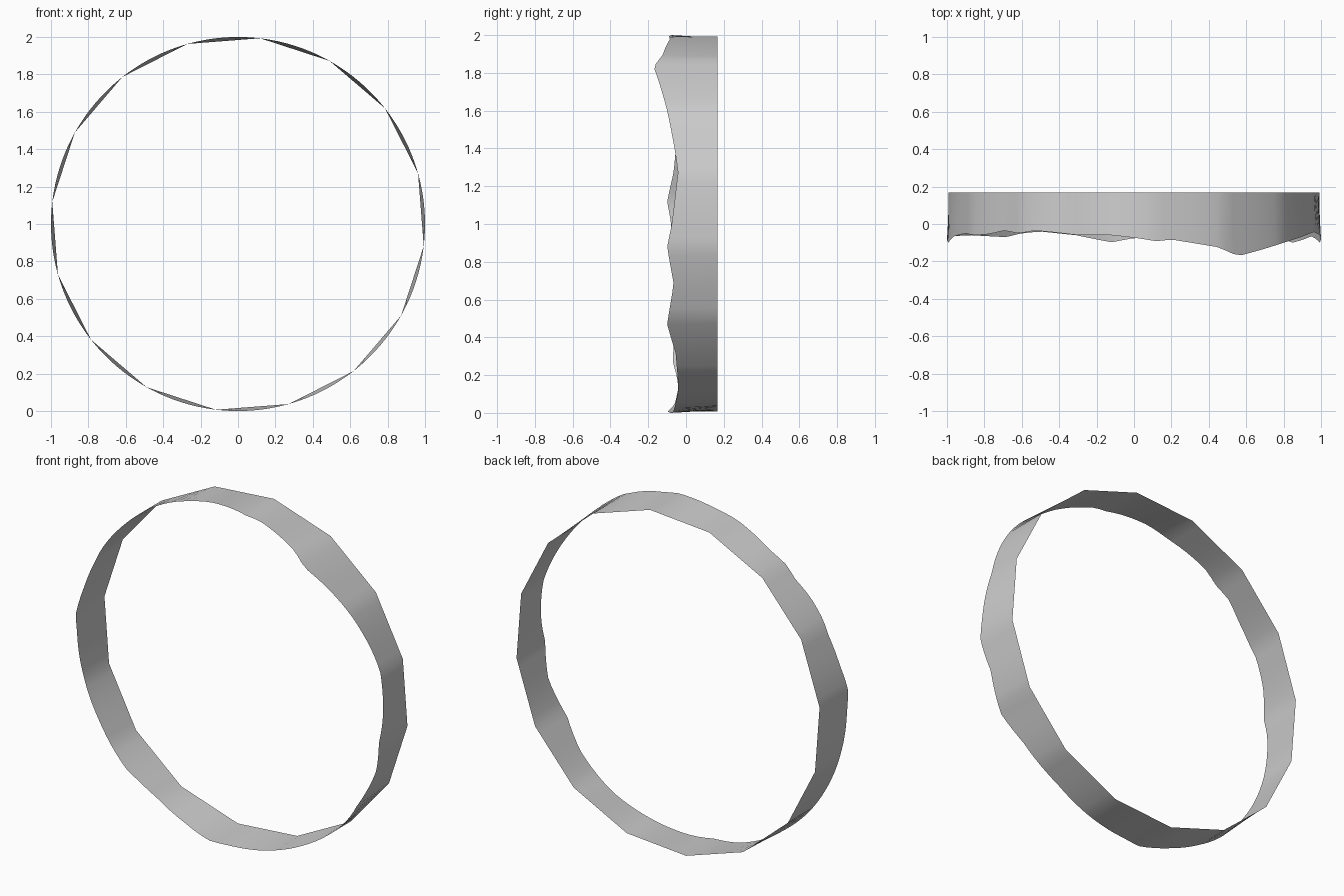
import bpy, bmesh
from math import cos, sin, radians

if "Cube" in bpy.data.objects:
    bpy.data.objects.remove(bpy.data.objects["Cube"])

SIDES, SUB = 16, 8          # back edge polygon sides, front edge points per side
OFFSET = -6.8               # angle of the first polygon corner
BACK_Y = 0.168

# Uneven front edge: (angle in degrees, y)
EDGE = [(-97, -.098), (-90, -.075), (-74, -.058), (-60, -.04), (-53, -.045),
        (-43, -.055), (-32, -.1), (-26, -.085), (-18.5, -.065), (-7, -.1),
        (0, -.075), (16, -.042), (23.5, -.06), (37, -.1), (50, -.148),
        (55, -.167), (58, -.16), (63, -.125), (78.5, -.083), (83, -.092),
        (90, -.073), (98, -.058), (107, -.06), (115, -.045), (122, -.035),
        (128, -.05), (134, -.035), (141, -.055), (149, -.06), (154, -.05),
        (164, -.065), (173, -.1), (180, -.078), (195, -.065), (210, -.06),
        (227, -.07), (233, -.05), (240, -.04), (252, -.06), (263, -.098)]


def edge_y(deg):
    deg = (deg + 97) % 360 - 97
    for (a, ya), (b, yb) in zip(EDGE, EDGE[1:]):
        if a <= deg <= b:
            return ya + (yb - ya) * (deg - a) / (b - a)
    return EDGE[0][1]


def ring_point(deg):
    return cos(radians(deg)), 1 + sin(radians(deg))


# Thin band: round ragged front edge lofted to a straight-sided back edge
bm = bmesh.new()
step = 360 / SIDES
front, back = [], []
for i in range(SIDES):
    a0 = OFFSET + i * step
    (x0, z0), (x1, z1) = ring_point(a0), ring_point(a0 + step)
    for j in range(SUB):
        t = j / SUB
        x, z = ring_point(a0 + t * step)
        front.append(bm.verts.new((x, edge_y(a0 + t * step), z)))
        back.append(bm.verts.new((x0 + (x1 - x0) * t, BACK_Y, z0 + (z1 - z0) * t)))
n = len(front)
for i in range(n):
    k = (i + 1) % n
    bm.faces.new((front[i], front[k], back[k], back[i])).smooth = True
bmesh.ops.recalc_face_normals(bm, faces=bm.faces)
# Make the normals face outwards
f = bm.faces[0] if not bm.faces.ensure_lookup_table() else None
c = f.calc_center_median()
if f.normal.x * c.x + f.normal.z * (c.z - 1) < 0:
    bmesh.ops.reverse_faces(bm, faces=bm.faces)

mesh = bpy.data.meshes.new("ring_band")
bm.to_mesh(mesh)
bm.free()
bpy.context.collection.objects.link(bpy.data.objects.new("ring_band", mesh))
